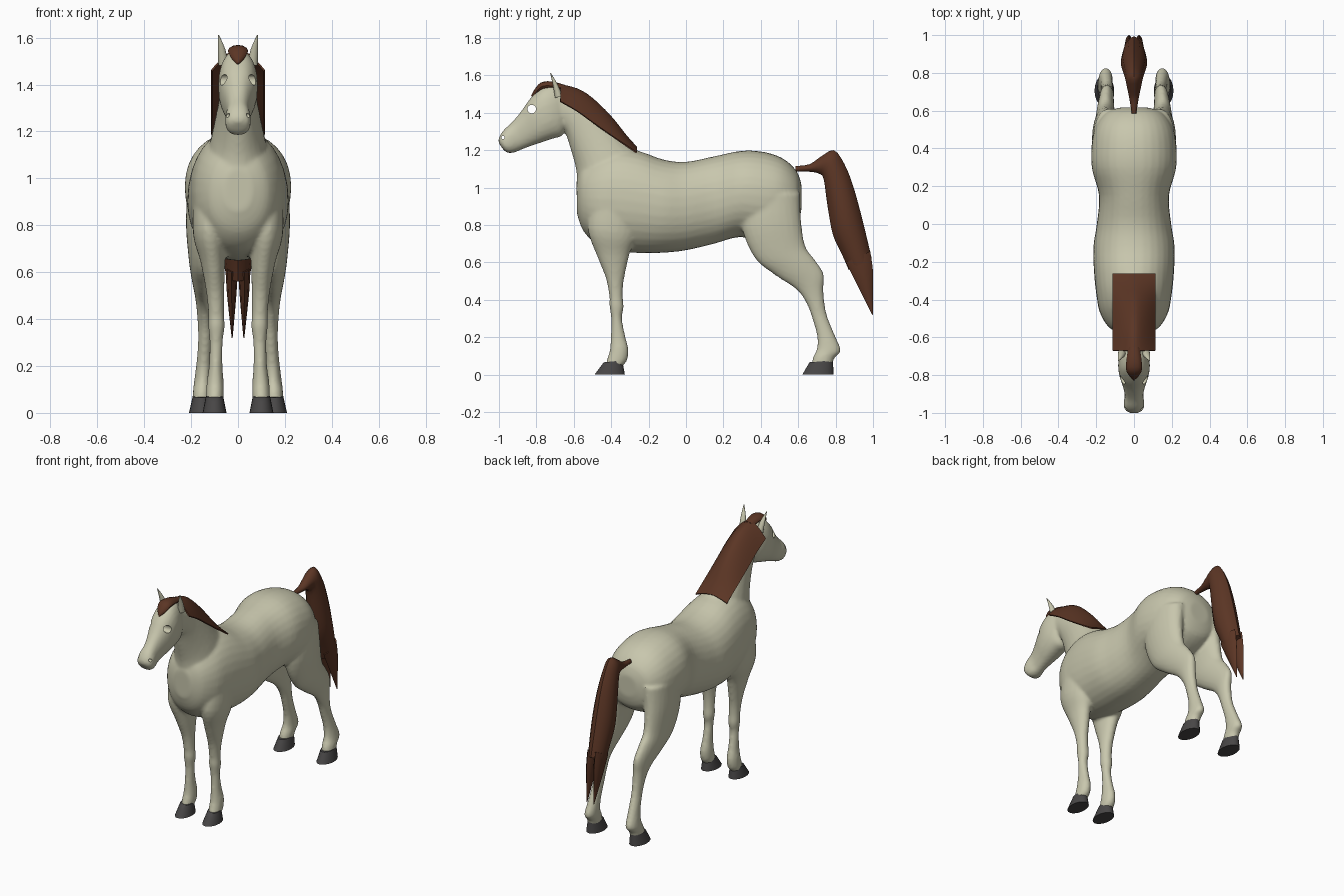
import bpy, bmesh, math
from mathutils import Vector


def material(name, rgb):
    m = bpy.data.materials.new(name)
    m.diffuse_color = (*rgb, 1)
    return m


COAT = material("cream coat", (0.58, 0.57, 0.42))
HAIR = material("brown hair", (0.105, 0.036, 0.018))
HOOF = material("dark grey hoof", (0.065, 0.062, 0.062))


def spline(rows, steps):
    """Catmull-Rom interpolation through rows of numbers."""
    out = []
    for i in range(len(rows) - 1):
        a, b, c, d = (rows[max(0, min(len(rows) - 1, i + k))] for k in (-1, 0, 1, 2))
        for s in range(steps):
            t = s / steps
            out.append([0.5 * (2 * q + (r - p) * t + (2 * p - 5 * q + 4 * r - w) * t * t
                               + (3 * q - p - 3 * r + w) * t ** 3)
                        for p, q, r, w in zip(a, b, c, d)])
    return out + [list(rows[-1])]


def loft(bm, rows, sides=24, steps=4, power=2.0, mirror=1):
    """Skin ovals; row = (y1, z1, y2, z2, x centre, half width)."""
    rings = []
    for y1, z1, y2, z2, xc, w in spline(rows, steps):
        ring = []
        for k in range(sides):
            a = 2 * math.pi * k / sides
            c, s = math.cos(a), math.sin(a)
            c = math.copysign(abs(c) ** (2 / power), c)
            s = math.copysign(abs(s) ** (2 / power), s)
            ring.append(bm.verts.new((mirror * (xc + max(w, 0.002) * s),
                                      (y1 + y2) / 2 + c * (y1 - y2) / 2,
                                      (z1 + z2) / 2 + c * (z1 - z2) / 2)))
        rings.append(ring)
    for r0, r1 in zip(rings, rings[1:]):
        for k in range(sides):
            n = (k + 1) % sides
            bm.faces.new((r0[k], r0[n], r1[n], r1[k]))
    bm.faces.new(rings[0])
    bm.faces.new(rings[-1])


def make(name, bm, mat, angle=50):
    bmesh.ops.recalc_face_normals(bm, faces=bm.faces)
    me = bpy.data.meshes.new(name)
    bm.to_mesh(me)
    bm.free()
    me.materials.append(mat)
    ob = bpy.data.objects.new(name, me)
    bpy.context.collection.objects.link(ob)
    smooth(ob, angle)
    return ob


def smooth(ob, angle):
    bpy.ops.object.select_all(action='DESELECT')
    ob.select_set(True)
    bpy.context.view_layer.objects.active = ob
    bpy.ops.object.shade_smooth_by_angle(angle=math.radians(angle))


def apply(ob, kind, **props):
    m = ob.modifiers.new(kind, kind)
    for k, v in props.items():
        setattr(m, k, v)
    bpy.context.view_layer.objects.active = ob
    bpy.ops.object.modifier_apply(modifier=m.name)


# Torso, neck and head
body = bmesh.new()
TORSO = [(.617, 1.02, .617, .88, 0, .07), (.59, 1.09, .59, .80, 0, .15),
         (.52, 1.155, .50, .74, 0, .205), (.42, 1.19, .40, .72, 0, .225),
         (.30, 1.197, .28, .735, 0, .222), (.15, 1.167, .15, .70, 0, .185),
         (0, 1.138, 0, .665, 0, .197), (-.12, 1.15, -.12, .652, 0, .215),
         (-.25, 1.195, -.25, .65, 0, .212), (-.36, 1.21, -.38, .665, 0, .20),
         (-.46, 1.18, -.48, .70, 0, .18), (-.55, 1.12, -.55, .77, 0, .13),
         (-.585, 1.04, -.583, .86, 0, .06)]
NECK = [(-.20, 1.15, -.52, .85, 0, .15), (-.30, 1.235, -.575, 1.0, 0, .125),
        (-.40, 1.35, -.588, 1.10, 0, .10), (-.50, 1.45, -.615, 1.2, 0, .08),
        (-.60, 1.51, -.645, 1.29, 0, .07), (-.68, 1.54, -.68, 1.31, 0, .065)]
HEAD = [(-.65, 1.52, -.645, 1.34, 0, .045), (-.70, 1.55, -.66, 1.28, 0, .07),
        (-.77, 1.535, -.71, 1.262, 0, .084), (-.83, 1.48, -.77, 1.242, 0, .078),
        (-.88, 1.41, -.83, 1.222, 0, .06), (-.93, 1.35, -.88, 1.203, 0, .049),
        (-.975, 1.308, -.92, 1.187, 0, .055), (-1.0, 1.268, -.955, 1.186, 0, .049),
        (-1.002, 1.24, -.978, 1.205, 0, .025)]
loft(body, TORSO, 32, power=2.15)
loft(body, NECK)
loft(body, HEAD, power=2.3)

# Legs, fused into the body
FRONT_LEG = [(-.50, .95, -.26, .95, .12, .07), (-.525, .78, -.27, .75, .122, .07),
             (-.478, .64, -.303, .64, .107, .052), (-.43, .52, -.333, .50, .097, .038),
             (-.41, .42, -.338, .42, .093, .034), (-.41, .37, -.333, .36, .092, .035),
             (-.40, .30, -.342, .30, .093, .028), (-.402, .20, -.323, .20, .095, .029),
             (-.408, .13, -.308, .14, .097, .036), (-.42, .09, -.313, .08, .098, .038),
             (-.43, .05, -.34, .045, .10, .036)]
REAR_LEG = [(.30, .95, .61, .97, .13, .085), (.30, .78, .615, .83, .147, .075),
            (.37, .62, .637, .69, .152, .058), (.48, .53, .685, .62, .15, .048),
            (.59, .455, .736, .54, .145, .038), (.645, .38, .735, .45, .14, .034),
            (.675, .30, .75, .33, .14, .030), (.70, .21, .792, .22, .145, .032),
            (.70, .14, .828, .13, .15, .037), (.68, .095, .795, .09, .153, .039),
            (.67, .05, .78, .045, .155, .037)]
for side in (-1, 1):
    loft(body, FRONT_LEG, mirror=side)
    loft(body, REAR_LEG, mirror=side)
horse = make("body", body, COAT)
apply(horse, 'REMESH', mode='VOXEL', voxel_size=0.01)
apply(horse, 'SMOOTH', factor=0.5, iterations=5)

# Open eyes and nostrils
for y, z, r in ((-.825, 1.42, .023), (-.978, 1.268, .009)):
    bpy.ops.mesh.primitive_cylinder_add(vertices=20, radius=r, depth=.5, location=(0, y, z),
                                        rotation=(0, math.pi / 2, 0))
    cutter = bpy.context.object
    cutter.hide_render = True
    apply(horse, 'BOOLEAN', operation='DIFFERENCE', object=cutter, solver='EXACT')
    bpy.data.objects.remove(cutter)
horse.data.materials.clear()
horse.data.materials.append(COAT)
smooth(horse, 50)

# Hooves and ears
FRONT_HOOF = [(-.44, .066, -.34, .076, .10, .037), (-.489, .0, -.327, .0, .10, .051)]
REAR_HOOF = [(.66, .066, .785, .076, .155, .038), (.622, .0, .79, .0, .157, .052)]
EAR = [(-.70, 1.48, -.66, 1.49, .062, .022), (-.712, 1.55, -.685, 1.55, .07, .016),
       (-.726, 1.612, -.722, 1.612, .083, .002)]
for side, word in ((-1, "right"), (1, "left")):
    for name, rows, mat in (("front_hoof", FRONT_HOOF, HOOF), ("rear_hoof", REAR_HOOF, HOOF),
                            ("ear", EAR, COAT)):
        bm = bmesh.new()
        loft(bm, rows, 20, 3, mirror=side)
        make(f"{word}_{name}", bm, mat)

# Tail with a forked end
TAIL = [(.585, 1.115, .585, 1.085, 0, .012), (.66, 1.125, .66, 1.085, 0, .024),
        (.72, 1.165, .71, 1.075, 0, .035), (.79, 1.2, .735, 1.05, 0, .045),
        (.845, 1.13, .75, .95, 0, .055), (.89, 1.02, .765, .85, 0, .065),
        (.93, .88, .788, .74, 0, .07), (.965, .74, .835, .64, 0, .062),
        (.993, .62, .87, .56, 0, .053)]
TIP = [(.985, .66, .855, .60, .027, .026), (1.0, .55, .90, .51, .027, .022),
       (1.0, .43, .95, .41, .026, .012), (1.0, .32, .996, .32, .025, .002)]
bm = bmesh.new()
loft(bm, TAIL, 12, 3, power=1.8)
for side in (-1, 1):
    loft(bm, TIP, 8, 3, power=1.8, mirror=side)
make("tail", bm, HAIR, 40)

# Forelock
bm = bmesh.new()
loft(bm, [(-.65, 1.55, -.65, 1.51, 0, .03), (-.72, 1.568, -.72, 1.52, 0, .04),
          (-.775, 1.562, -.765, 1.52, 0, .042), (-.81, 1.525, -.79, 1.50, 0, .028),
          (-.828, 1.49, -.815, 1.48, 0, .003)], 12, 3)
make("forelock", bm, HAIR, 40)

# Mane: a sheet draped over the crest; row = (y, ridge z, edge z)
MANE = [(-.67, 1.553, 1.462), (-.58, 1.53, 1.41), (-.50, 1.48, 1.352),
        (-.40, 1.383, 1.282), (-.32, 1.283, 1.228), (-.262, 1.218, 1.19)]
bm = bmesh.new()
grid = []
for y, top, edge in spline(MANE, 3):
    grid.append([bm.verts.new((x * .115, y, top - (top - edge) * abs(x) ** 1.6))
                 for x in [k / 6 for k in range(-6, 7)]])
for a, b in zip(grid, grid[1:]):
    for k in range(12):
        bm.faces.new((a[k], a[k + 1], b[k + 1], b[k]))
mane = make("mane", bm, HAIR, 40)
apply(mane, 'SOLIDIFY', thickness=0.008, offset=-1)
smooth(mane, 40)
